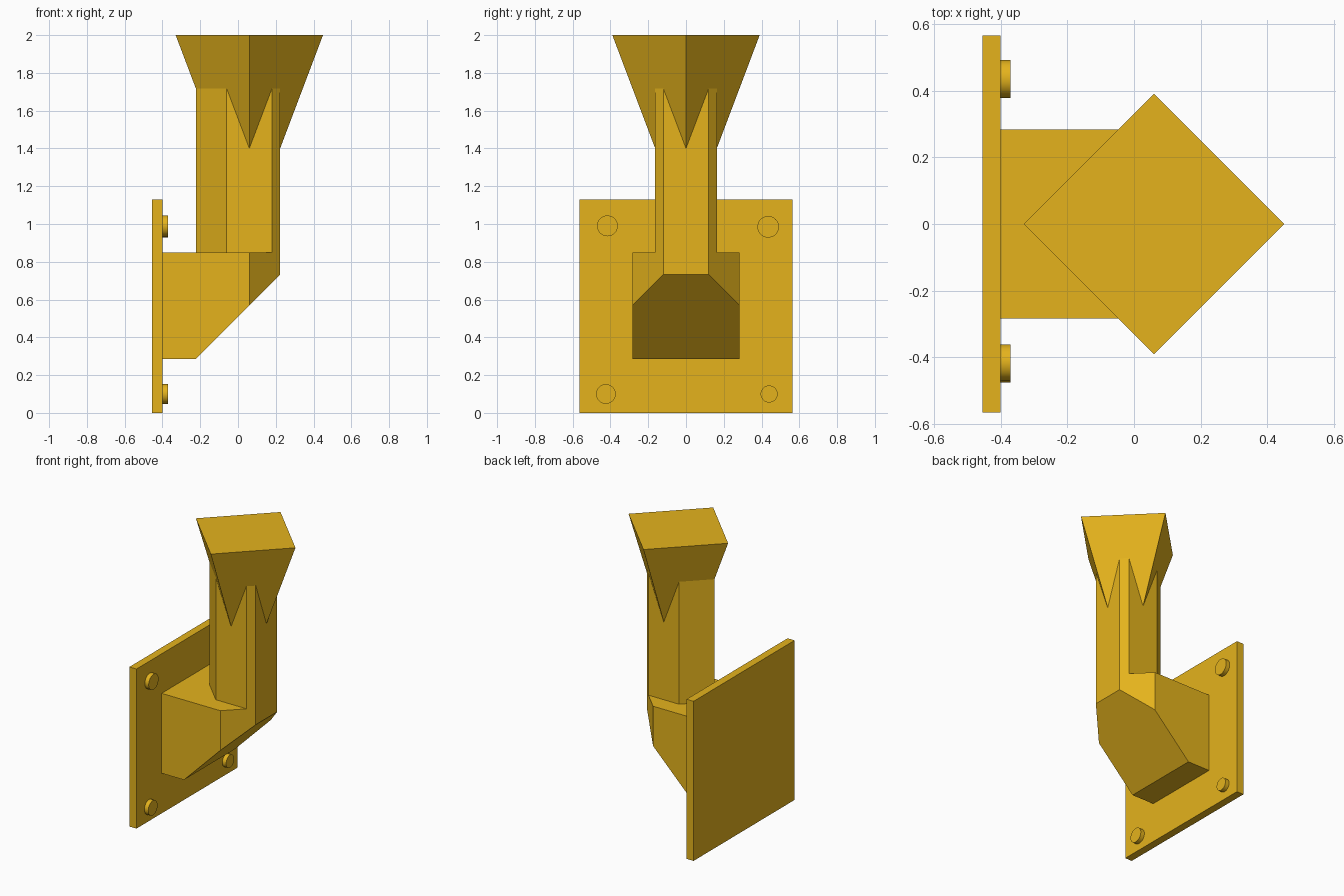
import bpy, bmesh, math
from mathutils import Vector, Matrix

if "Cube" in bpy.data.objects:
    bpy.data.objects.remove(bpy.data.objects["Cube"])

mat = bpy.data.materials.new("mustard_paint")
mat.diffuse_color = (0.78, 0.45, 0.012, 1)
mat.use_nodes = True
mat.node_tree.nodes["Principled BSDF"].inputs["Base Color"].default_value = mat.diffuse_color


def finish(bm, name):
    bmesh.ops.recalc_face_normals(bm, faces=bm.faces)
    me = bpy.data.meshes.new(name)
    bm.to_mesh(me)
    bm.free()
    me.materials.append(mat)
    ob = bpy.data.objects.new(name, me)
    bpy.context.collection.objects.link(ob)
    return ob


def loft(bottom, z0, top, z1):
    """Solid between two plan outlines with equal point counts."""
    bm = bmesh.new()
    a = [bm.verts.new((x, y, z0)) for x, y in bottom]
    b = [bm.verts.new((x, y, z1)) for x, y in top]
    bm.faces.new(a)
    bm.faces.new(b)
    n = len(a)
    for i in range(n):
        j = (i + 1) % n
        bm.faces.new((a[i], a[j], b[j], b[i]))
    return bm


def mirrored(half):
    """Close a half outline by mirroring it across y = 0."""
    return half + [(x, -y) for x, y in reversed(half) if y > 0]


def diamond(r, cx=0.06):
    return [(cx + r, 0), (cx, r), (cx - r, 0), (cx, -r)]


def union(target, other):
    mod = target.modifiers.new("union", 'BOOLEAN')
    mod.operation = 'UNION'
    mod.solver = 'EXACT'
    mod.object = other
    bpy.context.view_layer.objects.active = target
    bpy.ops.object.modifier_apply(modifier=mod.name)
    bpy.data.objects.remove(other)


# Wall plate
plate = [(-0.455, -0.565), (-0.40, -0.565), (-0.40, 0.565), (-0.455, 0.565)]
finish(loft(plate, 0, plate, 1.13), "wall_plate")

# Bracket arm: chamfered plan, underside cut off at 45 degrees
arm_plan = mirrored([(-0.40, 0.283), (0.06, 0.283), (0.223, 0.12)])
bm = loft(arm_plan, 0.284, arm_plan, 0.85)
cut = bmesh.ops.bisect_plane(bm, geom=bm.verts[:] + bm.edges[:] + bm.faces[:],
                             plane_co=(-0.225, 0, 0.284), plane_no=(1, 0, -1),
                             clear_outer=True)
bmesh.ops.holes_fill(bm, edges=[e for e in bm.edges if e.is_boundary])
post = finish(bm, "bracket_post")

# Column: pointed towards the wall, chamfered at the front
col_plan = mirrored([(-0.223, 0), (-0.06, 0.163), (0.18, 0.163), (0.223, 0.12)])
union(post, finish(loft(col_plan, 0.85, col_plan, 1.75), "column"))

# Flared diamond head
union(post, finish(loft(diamond(0.163), 1.40, diamond(0.39), 2.0), "head"))

# Merge coplanar faces of the joined post
bm = bmesh.new()
bm.from_mesh(post.data)
bmesh.ops.remove_doubles(bm, verts=bm.verts, dist=0.0005)
bmesh.ops.dissolve_limit(bm, angle_limit=math.radians(0.5),
                         verts=bm.verts, edges=bm.edges)
bm.to_mesh(post.data)
bm.free()

# Bolt heads on the plate: y, z, radius
bolts = [(-0.416, 0.99, 0.055), (0.435, 0.985, 0.057),
         (-0.424, 0.10, 0.052), (0.44, 0.10, 0.045)]
for i, (y, z, r) in enumerate(bolts):
    bm = bmesh.new()
    bmesh.ops.create_cone(bm, cap_ends=True, segments=32, radius1=r, radius2=r,
                          depth=0.04,
                          matrix=Matrix.Translation((-0.39, y, z))
                          @ Matrix.Rotation(math.pi / 2, 4, 'Y'))
    ob = finish(bm, f"bolt_head_{i + 1}")
    bpy.ops.object.select_all(action='DESELECT')
    ob.select_set(True)
    bpy.context.view_layer.objects.active = ob
    bpy.ops.object.shade_smooth_by_angle(angle=math.radians(30))
